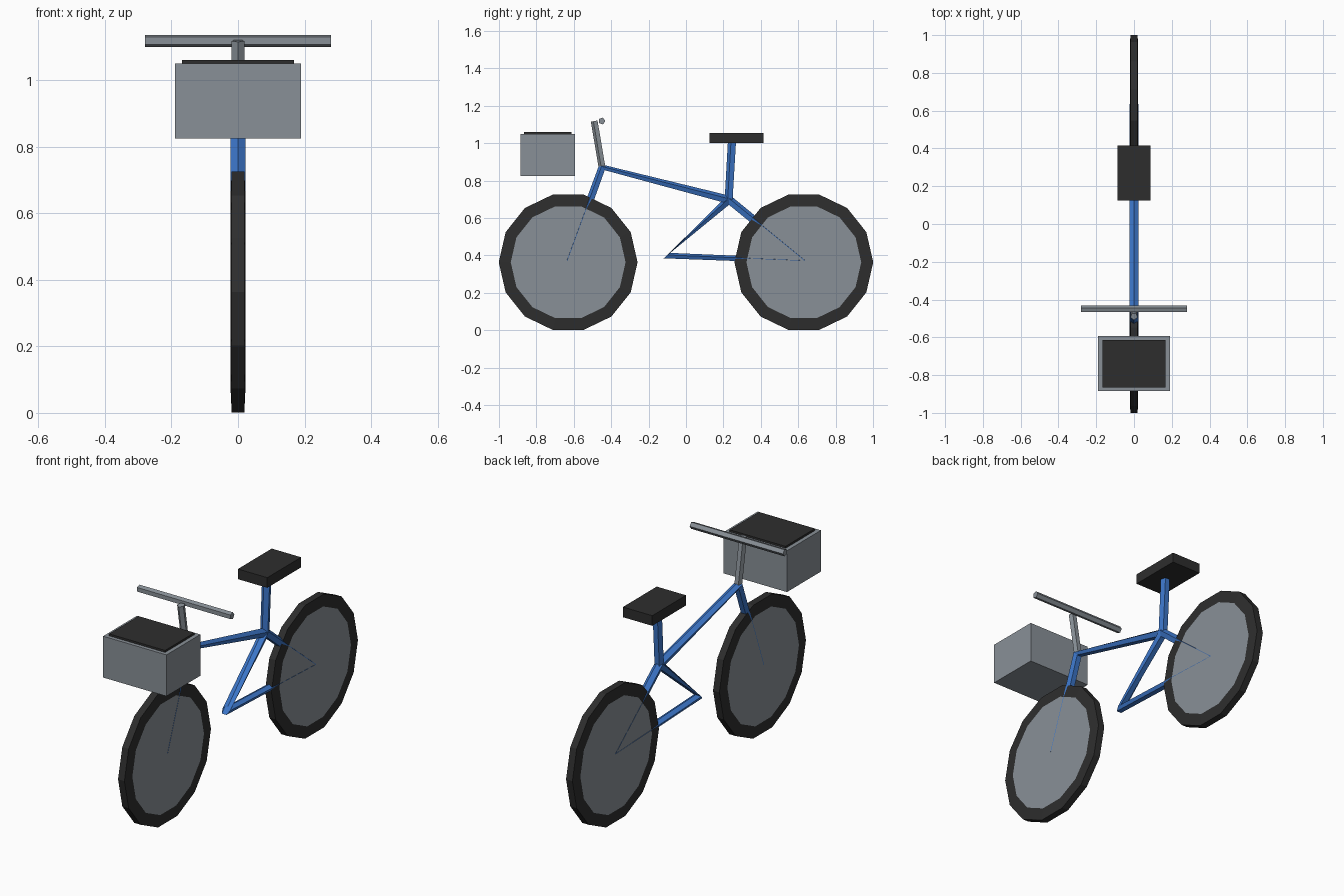
import bpy, bmesh
from math import cos, sin, pi, radians
from mathutils import Vector

cube = bpy.data.objects.get("Cube")
if cube:
    bpy.data.objects.remove(cube, do_unlink=True)


def material(name, rgb):
    m = bpy.data.materials.new(name)
    m.use_nodes = True
    m.diffuse_color = (*rgb, 1)
    m.node_tree.nodes["Principled BSDF"].inputs["Base Color"].default_value = (*rgb, 1)
    return m


BLUE = material("frame blue", (0.045, 0.18, 0.58))
GREY = material("metal grey", (0.25, 0.28, 0.31))
BLACK = material("rubber black", (0.027, 0.027, 0.027))


def finish(name, bm, *mats):
    bmesh.ops.recalc_face_normals(bm, faces=bm.faces)
    mesh = bpy.data.meshes.new(name)
    bm.to_mesh(mesh)
    bm.free()
    for m in mats:
        mesh.materials.append(m)
    obj = bpy.data.objects.new(name, mesh)
    bpy.context.collection.objects.link(obj)
    return obj


def loft(bm, rings):
    """Bridge successive rings of points, closing both ends."""
    loops = [[bm.verts.new(p) for p in ring] for ring in rings]
    n = len(loops[0])
    for a, b in zip(loops, loops[1:]):
        for i in range(n):
            j = (i + 1) % n
            bm.faces.new((a[i], a[j], b[j], b[i]))
    return [bm.faces.new(loops[0]), bm.faces.new(loops[-1])]


def tube(name, start, end, tilts, r, mat):
    """Five-sided tube in the centre plane; tilts lean each end ring."""
    rings = []
    for (y, z), tilt in zip((start, end), tilts):
        t = radians(tilt)
        lean = Vector((0, cos(t), sin(t)))
        angles = [pi / 2 + 2 * pi * i / 5 for i in range(5)]
        rings.append([Vector((r * cos(a), y, z)) + lean * r * sin(a) for a in angles])
    bm = bmesh.new()
    loft(bm, rings)
    return finish(name, bm, mat)


def box(name, lo, hi, mat):
    lo, hi = Vector(lo), Vector(hi)
    bm = bmesh.new()
    bmesh.ops.create_cube(bm, size=1)
    for v in bm.verts:
        v.co = (lo + hi) / 2 + v.co * (hi - lo)
    return finish(name, bm, mat)


# Wheels: fourteen-sided tyre with tapered walls and a flat disc on each side
AXLE_Y, AXLE_Z, SIDES = 0.63, 0.363, 14


def wheel(name, y):
    profile = [(-0.022, 0.307), (-0.019, 0.371), (0.019, 0.371), (0.022, 0.307)]
    rings = [[(x, y + r * cos(2 * pi * i / SIDES), AXLE_Z + r * sin(2 * pi * i / SIDES))
              for i in range(SIDES)] for x, r in profile]
    bm = bmesh.new()
    for disc in loft(bm, rings):
        disc.material_index = 1
    return finish(name, bm, BLACK, GREY)


wheel("front_wheel", -AXLE_Y)
wheel("rear_wheel", AXLE_Y)

# Frame
front_axle, rear_axle = (-AXLE_Y, 0.368), (AXLE_Y, 0.368)
head, joint, crank = (-0.447, 0.87), (0.23, 0.695), (-0.105, 0.397)
R = 0.024
tube("fork", front_axle, head, (160, 130), R, BLUE)
tube("top_tube", head, joint, (130, 75), R, BLUE)
tube("seat_post", joint, (0.248, 1.01), (165, 175), R, BLUE)
tube("seat_stay", joint, rear_axle, (50, 50), R, BLUE)
tube("down_tube", joint, crank, (130, 42), R, BLUE)
tube("chain_stay", crank, rear_axle, (42, 35), R, BLUE)

# Steering
tube("stem", head, (-0.489, 1.118), (190, 190), 0.02, GREY)
bm = bmesh.new()
loft(bm, [[(x, -0.45 + 0.019 * cos(2 * pi * i / 5), 1.118 + 0.019 * sin(2 * pi * i / 5))
           for i in range(5)] for x in (-0.28, 0.28)])
finish("handlebar", bm, GREY)

# Saddle and front carrier
box("saddle", (-0.088, 0.125, 1.0), (0.088, 0.415, 1.055), BLACK)
box("carrier_box", (-0.19, -0.885, 0.825), (0.19, -0.594, 1.049), GREY)
box("carrier_lid", (-0.168, -0.865, 1.049), (0.168, -0.613, 1.06), BLACK)
